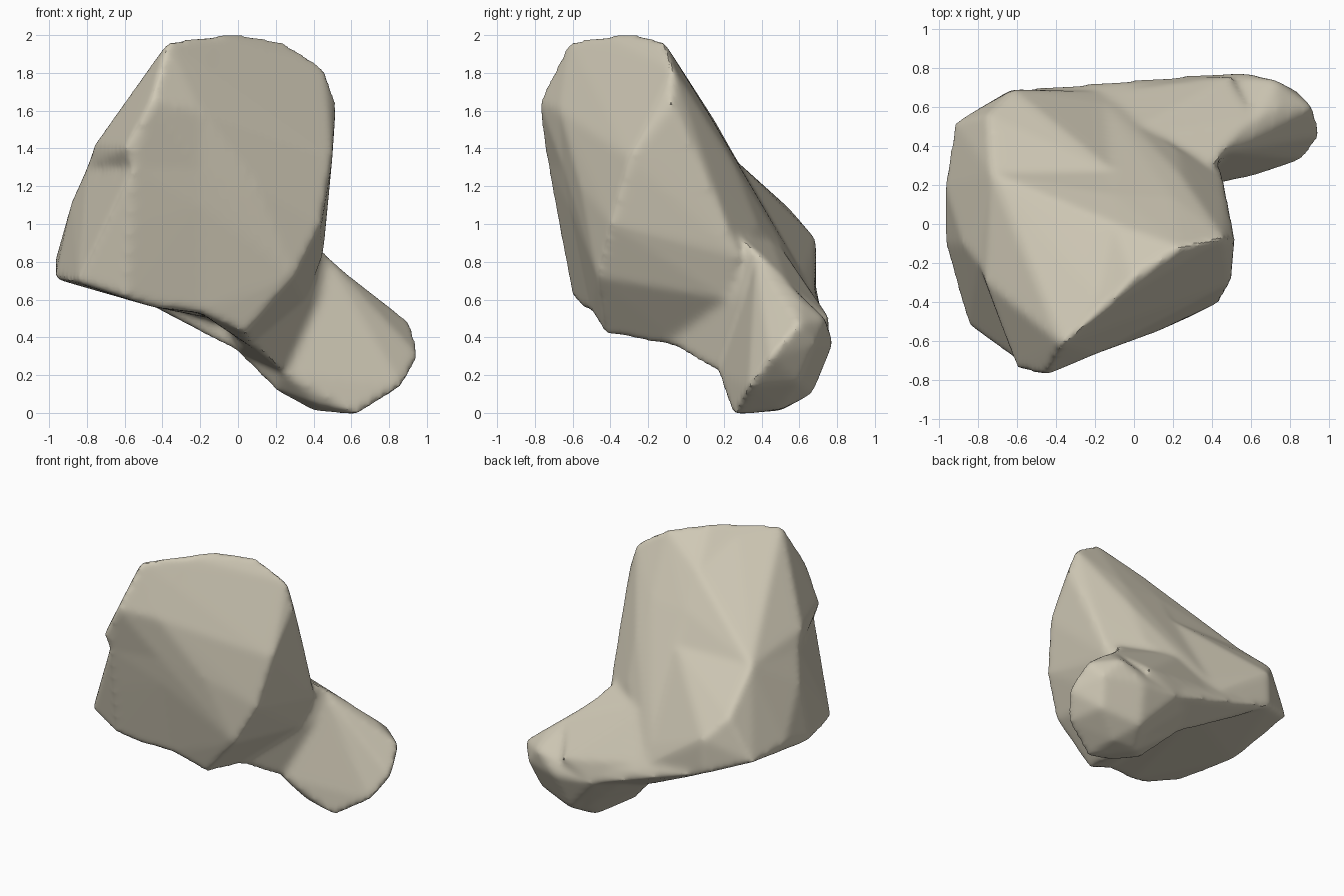
import bpy
import bmesh

# Remove the default cube
default_cube = bpy.data.objects.get("Cube")
if default_cube:
    bpy.data.objects.remove(default_cube, do_unlink=True)


def make_material(name, color):
    material = bpy.data.materials.new(name)
    material.use_nodes = True
    material.diffuse_color = color
    shader = material.node_tree.nodes["Principled BSDF"]
    shader.inputs["Base Color"].default_value = color
    return material


def add_hull(bm, points):
    """Add one closed convex mass around the given landmark points."""
    verts = [bm.verts.new(p) for p in points]
    bmesh.ops.convex_hull(bm, input=verts)
    inner = [v for v in verts if v.is_valid and not v.link_faces]
    bmesh.ops.delete(bm, geom=inner, context="VERTS")


# Seam around the middle of the body, from the crest down the front
seam_crest = (-.13, -.42, 2)
seam_front_high = (-.2, -.67, 1.6)
seam_front_middle = (-.2, -.65, 1.3)
seam_front_low = (-.2, -.62, 1.1)
seam_front_edge = (-.2, -.5, .53)

# The same seam from the underside up the saddle
seam_underside = (-.15, .5, .5)
seam_back_edge = (-.15, .68, .6)
seam_saddle_foot = (-.15, .62, .73)
seam_saddle_low = (-.1, .42, 1)
seam_saddle_middle = (-.1, .27, 1.33)
seam_saddle_high = (-.1, .15, 1.55)
seam_saddle_top = (-.1, 0, 1.78)

# Outer flank and the ridge beside the saddle
crest_corner = (-.37, -.62, 1.97)
front_bulge = (-.46, -.78, 1.65)
front_bulge_side = (-.6, -.74, 1.4)
front_flank_middle = (-.56, -.73, 1.3)
front_flank_low = (-.55, -.67, 1)
ridge_high = (-.62, -.07, 1.47)
ridge_middle = (-.73, .26, 1.34)
ridge_low = (-.75, .56, 1.07)
ridge_foot = (-.62, .69, .92)
flank_high = (-.76, -.3, 1.42)
flank_middle = (-.8, -.2, 1.3)
flank_low = (-.88, -.1, 1.12)
flank_corner = (-.97, -.1, .71)
flank_back = (-.97, .2, .8)
heel_corner = (-.92, .52, .76)
heel_back = (-.63, .69, .66)
front_corner = (-.85, -.52, .69)
front_edge_outer = (-.6, -.6, .61)
front_edge_inner = (-.45, -.55, .56)

# Crest, rounded shoulder and inner side of the body
crest_top = (0, -.27, 2.01)
crest_inner = (.24, -.12, 1.97)
shoulder_top = (.46, -.07, 1.83)
shoulder_side = (.52, -.08, 1.64)
shoulder_back = (.5, 0, 1.5)
saddle_high = (.2, .14, 1.55)
saddle_middle = (.24, .25, 1.33)
saddle_low = (.22, .38, 1)
inner_edge_high = (.5, -.3, 1.35)
inner_edge_middle = (.44, -.4, 1)
inner_edge_low = (.3, -.47, .72)
inner_tip = (.04, -.43, .42)
front_belly = (.1, -.56, 1.2)
waist_high = (.46, .12, 1.28)
waist_middle = (.42, .2, 1)
waist_low = (.45, .28, .83)

# Neck
neck_fold = (.36, .22, .6)
neck_tip = (.08, 0, .34)
neck_front = (.05, -.15, .4)
neck_front_edge = (.25, .17, .21)
neck_under = (0, .45, .32)
neck_top = (.38, .27, .95)
neck_top_inner = (.47, .37, .82)
neck_top_end = (.61, .53, .7)
neck_back = (.25, .76, .38)
neck_back_end = (.5, .76, .5)
neck_base = (.4, .6, .1)

# Rounded head: rim of its front face, then its cap
rim_top = (.74, .6, .6)
rim_corner = (.92, .6, .47)
rim_side = (.96, .45, .3)
rim_low = (.87, .33, .14)
rim_bottom = (.63, .25, -.01)
cap_front = (.42, .25, .04)
cap_inner = (.2, .3, .12)
cap_bottom = (.4, .5, .01)
cap_bottom_side = (.6, .5, .02)
cap_low = (.5, .67, .1)
cap_back = (.56, .78, .37)
cap_top = (.73, .74, .5)
cap_side = (.79, .6, .16)
cap_outer = (.84, .68, .36)

# Back rim that joins the flank to the neck
rim_under = (-.45, .55, .57)
rim_back = (-.3, .69, .62)
rim_neck_back = (.12, .73, .5)
rim_neck_top = (.3, .48, .83)
rim_flank_top = (-.5, .5, .85)

upper_seam = [
    seam_crest, seam_front_high, seam_front_middle,
    seam_saddle_middle, seam_saddle_high, seam_saddle_top,
]
lower_seam = [
    seam_front_middle, seam_front_low, seam_front_edge, seam_underside,
    seam_back_edge, seam_saddle_foot, seam_saddle_low, seam_saddle_middle,
]
flank_section = [ridge_middle, flank_middle, front_flank_middle]

# Each mass is the convex hull of its landmarks
upper_flank = upper_seam + flank_section + [
    crest_corner, front_bulge, front_bulge_side, ridge_high, flank_high,
]
lower_flank = lower_seam + flank_section + [
    front_flank_low, ridge_low, ridge_foot, flank_low, flank_corner,
    flank_back, heel_corner, heel_back, front_corner, front_edge_outer,
    front_edge_inner,
]
inner_half = upper_seam + lower_seam + [
    crest_corner, crest_top, crest_inner, shoulder_top, shoulder_side,
    shoulder_back, saddle_high, saddle_middle, saddle_low, inner_edge_high,
    inner_edge_middle, inner_edge_low, inner_tip, front_belly, waist_high,
    waist_middle, waist_low, neck_fold, neck_tip,
]
neck = [
    neck_top, seam_saddle_low, seam_back_edge, neck_top_inner, neck_top_end,
    neck_fold, neck_tip, neck_front, neck_front_edge, neck_under,
    neck_back, neck_back_end, neck_base,
]
head = [
    neck_top_inner, neck_top_end, neck_front_edge, neck_under, neck_back,
    rim_top, rim_corner, rim_side, rim_low, rim_bottom, cap_front,
    cap_inner, cap_bottom, cap_bottom_side, cap_low, cap_back, cap_top,
    cap_side, cap_outer,
]
back_rim = [
    heel_back, rim_under, rim_back, rim_neck_back, neck_back, neck_under,
    seam_saddle_low, rim_neck_top, rim_flank_top,
]

# Combine the masses into one mesh
bm = bmesh.new()
for mass in (upper_flank, lower_flank, inner_half, neck, head, back_rim):
    add_hull(bm, mass)
bmesh.ops.recalc_face_normals(bm, faces=bm.faces[:])
mesh = bpy.data.meshes.new("bone_body")
bm.to_mesh(mesh)
bm.free()
bone = bpy.data.objects.new("bone_body", mesh)
bpy.context.collection.objects.link(bone)

# Fuse the masses and soften the joins
fuse = bone.modifiers.new("fuse", "REMESH")
fuse.mode = "VOXEL"
fuse.voxel_size = .02
soften = bone.modifiers.new("soften", "SMOOTH")
soften.factor = .5
soften.iterations = 12
bpy.ops.object.select_all(action="DESELECT")
bone.select_set(True)
bpy.context.view_layer.objects.active = bone
bpy.ops.object.convert(target="MESH")

# Finish with one bone colour and smooth shading
bone.data.materials.clear()
bone.data.materials.append(make_material("bone_beige", (.62, .575, .46, 1)))
bpy.ops.object.shade_smooth_by_angle()
